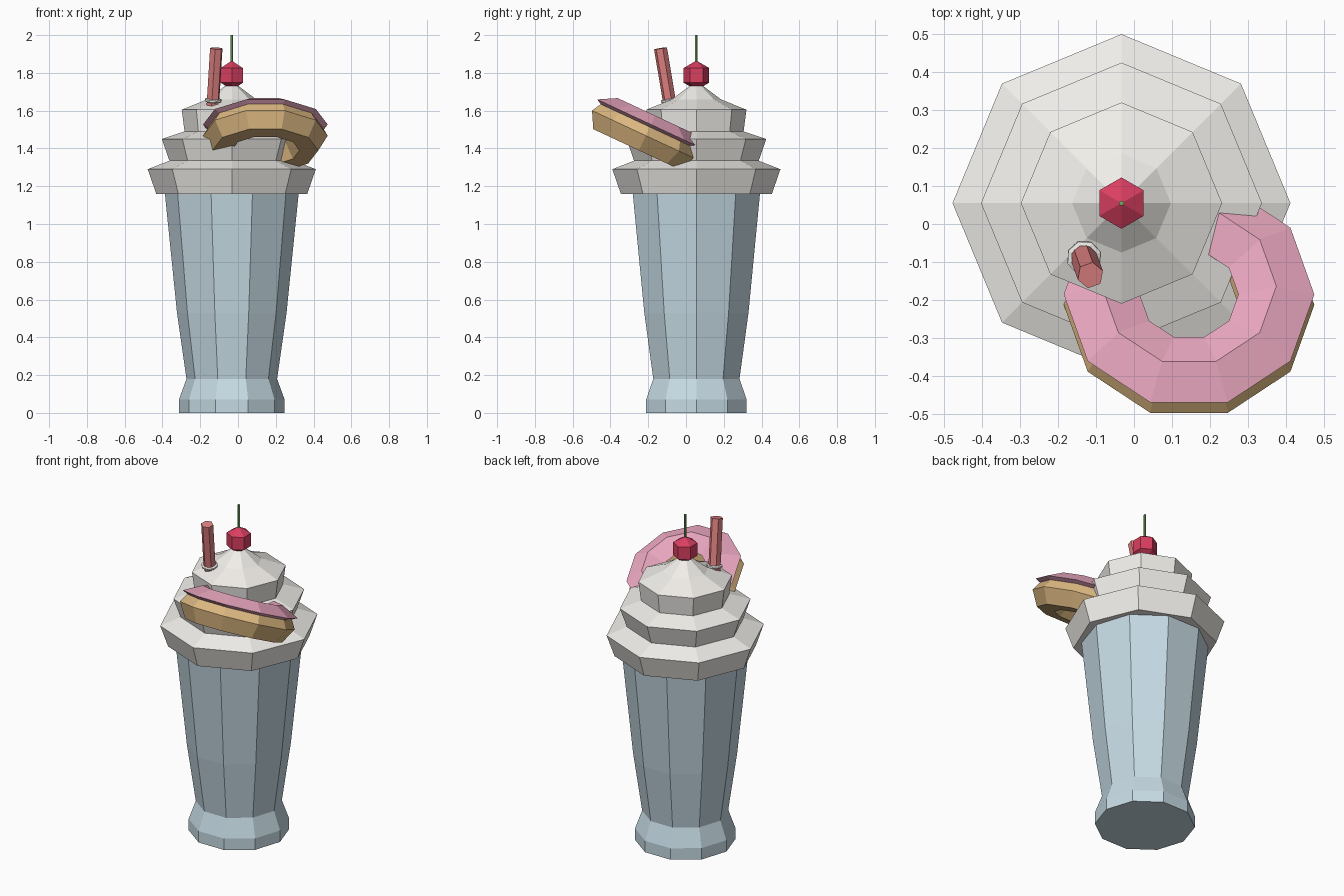
import bpy, bmesh, math
from mathutils import Vector

if "Cube" in bpy.data.objects:
    bpy.data.objects.remove(bpy.data.objects["Cube"])

AX, AY = -0.033, 0.055   # axis of the glass


def paint(ob, name, rgb):
    mat = bpy.data.materials.get(name) or bpy.data.materials.new(name)
    mat.diffuse_color = (*rgb, 1)
    mat.use_nodes = True
    mat.node_tree.nodes["Principled BSDF"].inputs["Base Color"].default_value = mat.diffuse_color
    ob.data.materials.append(mat)


def lathe(name, profile, sides, loc, rot=(0, 0, 0), ring=False):
    """Spin (radius, z) points; ring=True closes the profile, else ends are capped."""
    bm = bmesh.new()
    rows = []
    for r, z in profile:
        rows.append([bm.verts.new((r * math.cos(2 * math.pi * i / sides),
                                   r * math.sin(2 * math.pi * i / sides), z))
                     for i in range(sides)])
    pairs = list(zip(rows, rows[1:]))
    if ring:
        pairs.append((rows[-1], rows[0]))
    else:
        bm.faces.new(rows[0][::-1])
        bm.faces.new(rows[-1])
    for a, b in pairs:
        for i in range(sides):
            j = (i + 1) % sides
            bm.faces.new((a[i], a[j], b[j], b[i]))
    bmesh.ops.recalc_face_normals(bm, faces=bm.faces)
    me = bpy.data.meshes.new(name)
    bm.to_mesh(me)
    bm.free()
    ob = bpy.data.objects.new(name, me)
    ob.location = loc
    ob.rotation_euler = rot
    bpy.context.collection.objects.link(ob)
    return ob


# Ten-sided glass with a flared foot
glass = lathe("glass", [(0.28, 0), (0.28, 0.07), (0.24, 0.18), (0.29, 0.53), (0.355, 1.17)],
              10, (AX, AY, 0))
paint(glass, "glass_blue", (0.56, 0.70, 0.77))

# Three tiers of whipped cream
cream = lathe("whipped_cream", [(0.40, 1.16), (0.445, 1.29), (0.33, 1.335), (0.37, 1.45),
                                (0.25, 1.49), (0.265, 1.605), (0.13, 1.66), (0.03, 1.735)],
              8, (AX, AY, 0))
paint(cream, "cream", (0.88, 0.86, 0.82))

# Cherry and stem
bpy.ops.mesh.primitive_uv_sphere_add(segments=6, ring_count=3, radius=0.078,
                                     location=(AX, AY, 1.787))
cherry = bpy.context.object
cherry.name = "cherry"
paint(cherry, "cherry_red", (0.70, 0.05, 0.12))
stem = lathe("cherry_stem", [(0.007, 1.84), (0.007, 2.0)], 6, (AX, AY, 0))
paint(stem, "stem_green", (0.18, 0.42, 0.12))

# Leaning straw with a small cream collar
base, top = Vector((-0.132, -0.088, 1.65)), Vector((-0.115, -0.135, 1.93))
axis = top - base
tilt = axis.to_track_quat('Z', 'Y').to_euler()
straw = lathe("straw", [(0.035, -0.12), (0.035, axis.length)], 6, base, tilt)
paint(straw, "straw_red", (0.75, 0.22, 0.22))
collar = lathe("straw_collar", [(0.035, -0.005), (0.046, 0.0), (0.046, 0.01), (0.035, 0.014)],
               8, base, tilt, ring=True)
paint(collar, "cream", (0.88, 0.86, 0.82))

# Doughnut tipped into the cream: hexagonal dough, diamond-section icing
centre, lean = (0.145, -0.213, 1.468), (math.radians(-25), 0, 0)
dough = lathe("doughnut_dough",
              [(0.23 + 0.1 * math.cos(k * math.pi / 3), 0.1 * math.sin(k * math.pi / 3))
               for k in range(6)], 10, centre, lean, ring=True)
paint(dough, "dough_brown", (0.72, 0.48, 0.22))
icing = lathe("doughnut_icing",
              [(0.33, 0.065), (0.23, 0.117), (0.13, 0.065), (0.23, 0.013)],
              10, centre, lean, ring=True)
paint(icing, "icing_pink", (0.85, 0.40, 0.54))
